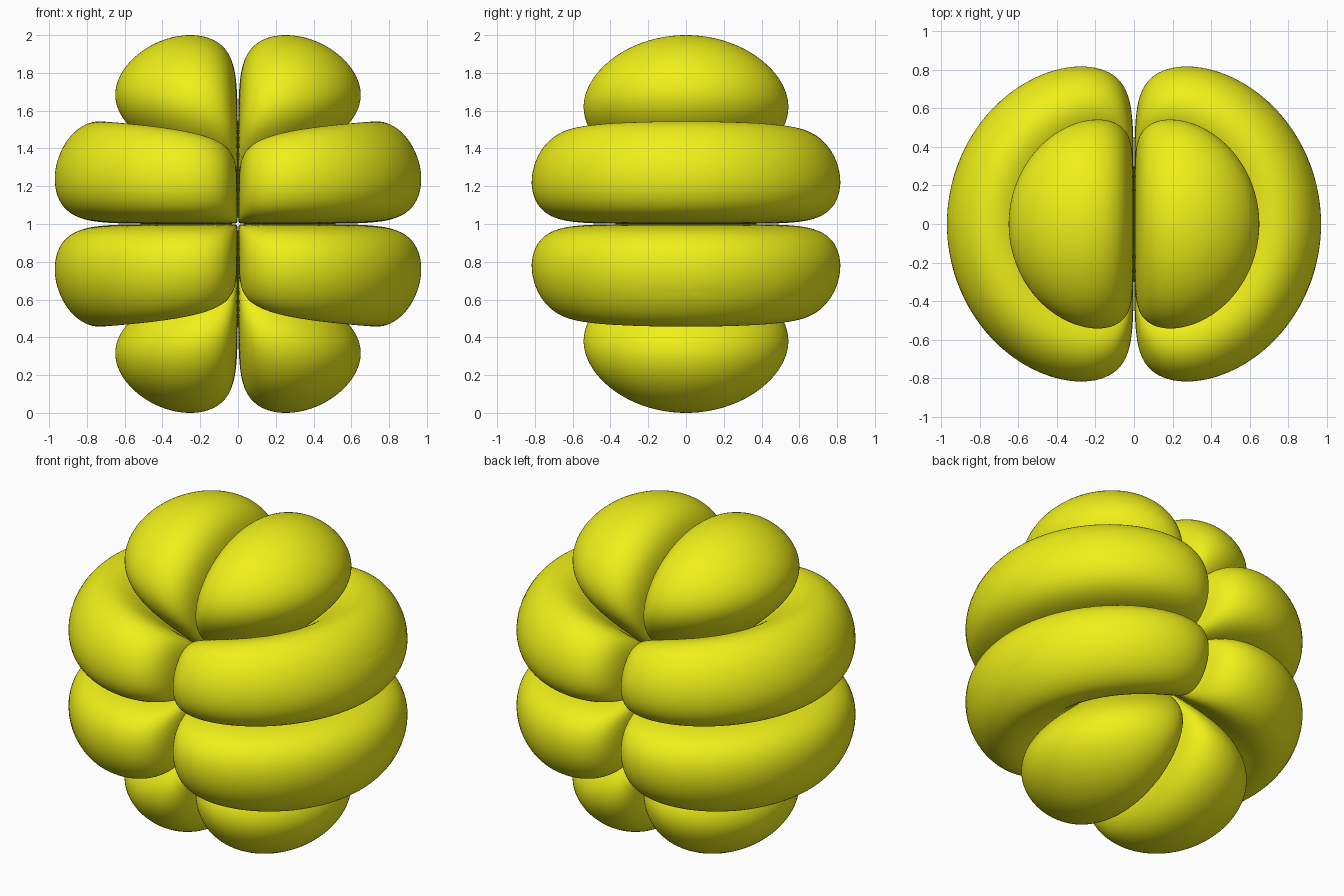
import bpy, bmesh, math
from mathutils import Vector

if "Cube" in bpy.data.objects:
    bpy.data.objects.remove(bpy.data.objects["Cube"])

# Lobes are level surfaces of |x z (7z^2 - 3r^2)| e^(-D r), about the centre (0, 0, 1)
D = 14.5
LEVEL = max(x * (4 - 3 * x * x) * math.exp(-D * math.sqrt(1 + x * x))
            for x in [i / 1000 for i in range(1, 900)])
RINGS, SIDES = 90, 160
CONE = math.acos(math.sqrt(3 / 7))


def bisect(test, lo, hi, steps=34):
    """Largest value between lo and hi for which test still holds."""
    for _ in range(steps):
        mid = (lo + hi) / 2
        if test(mid):
            lo = mid
        else:
            hi = mid
    return lo


# Angular strength and direction of the cap lobes (flat map above the centre)
def cap_strength(p, q):
    s = 1 + p * p + q * q
    return p * (7 - 3 * s) / s ** 2 if p > 0 and s < 7 / 3 else -1


def cap_direction(p, q):
    return Vector((p, q, 1)).normalized()


# Angular strength and direction of the belt lobes (polar angle and azimuth)
def belt_strength(t, f):
    if not (CONE < t < math.pi / 2 and abs(f) < math.pi / 2):
        return -1
    c = math.cos(t)
    return math.cos(f) * math.sin(t) * c * (3 - 7 * c * c)


def belt_direction(t, f):
    return Vector((math.sin(t) * math.cos(f), math.sin(t) * math.sin(f), math.cos(t)))


def make_lobes(name, strength, direction, spread, mat):
    peak = max((i / 4000 for i in range(1, 8000)), key=lambda u: strength(u, 0))
    top = strength(peak, 0)

    def needed(r):
        return LEVEL * math.exp(D * r) / r ** 4

    r_in = 4 / D - bisect(lambda d: needed(4 / D - d) < top, 0, 4 / D - 1e-4)
    r_out = bisect(lambda r: needed(r) < top, 4 / D, 2)

    # Stack of closed rings, each on a sphere around the centre
    bm = bmesh.new()
    rings = []
    for k in range(1, RINGS):
        r = r_in + (r_out - r_in) * (1 - math.cos(math.pi * k / RINGS)) / 2
        h = needed(r)
        ring = []
        for j in range(SIDES):
            a = 2 * math.pi * j / SIDES
            du, dv = spread[0] * math.cos(a), spread[1] * math.sin(a)
            s = bisect(lambda s: strength(peak + s * du, s * dv) > h, 0, 4)
            ring.append(bm.verts.new(r * direction(peak + s * du, s * dv)))
        rings.append(ring)
    for lower, upper in zip(rings, rings[1:]):
        for j in range(SIDES):
            n = (j + 1) % SIDES
            bm.faces.new((lower[j], lower[n], upper[n], upper[j]))
    # Close the inner and outer tips
    for ring, r in ((rings[0], r_in), (rings[-1], r_out)):
        tip = bm.verts.new(r * direction(peak, 0))
        for j in range(SIDES):
            bm.faces.new((ring[j], ring[(j + 1) % SIDES], tip))
    bmesh.ops.recalc_face_normals(bm, faces=bm.faces[:])
    for face in bm.faces:
        face.smooth = True

    mesh = bpy.data.meshes.new(name)
    bm.to_mesh(mesh)
    bm.free()
    mesh.materials.append(mat)
    obj = bpy.data.objects.new(name, mesh)
    obj.location.z = 1
    bpy.context.collection.objects.link(obj)
    # Mirror left-right and top-bottom
    mirror = obj.modifiers.new("mirror", 'MIRROR')
    mirror.use_axis = (True, False, True)
    mirror.use_mirror_merge = False


yellow = bpy.data.materials.new("yellow")
yellow.diffuse_color = (0.87, 0.87, 0.01, 1)
yellow.use_nodes = True
yellow.node_tree.nodes["Principled BSDF"].inputs["Base Color"].default_value = yellow.diffuse_color

make_lobes("cap_lobes", cap_strength, cap_direction, (1, 1), yellow)
make_lobes("belt_lobes", belt_strength, belt_direction, (0.5, math.pi / 2), yellow)
